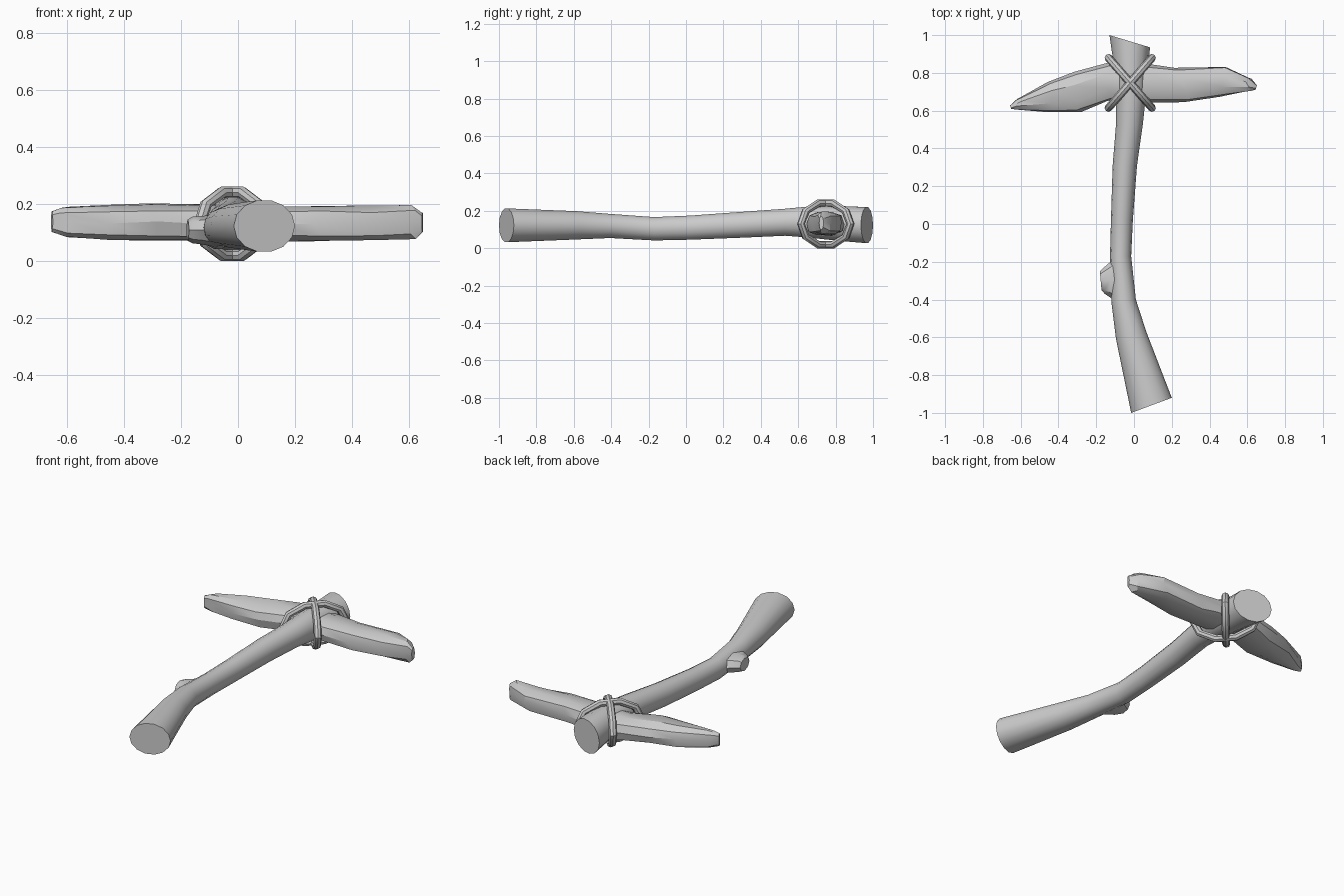
import bpy, bmesh, math, random
from mathutils import Vector

if "Cube" in bpy.data.objects:
    bpy.data.objects.remove(bpy.data.objects["Cube"])

random.seed(4)


def power(v, e):
    return math.copysign(abs(v) ** e, v)


def section(a, b, z0, z1, n, e=1.0):
    """Oval ring spanning plan points a-b and heights z0-z1."""
    a, b = Vector((*a, 0)), Vector((*b, 0))
    mid, half = (a + b) / 2, (b - a) / 2
    pts = []
    for i in range(n):
        t = 2 * math.pi * i / n
        p = mid + half * power(math.cos(t), e)
        p.z = (z0 + z1) / 2 + (z1 - z0) / 2 * power(math.sin(t), e)
        pts.append(p)
    return pts


def loft(name, rings, closed=False, angle=35):
    bm = bmesh.new()
    vs = [[bm.verts.new(p) for p in r] for r in rings]
    n = len(vs[0])
    pairs = list(zip(vs, vs[1:])) + ([(vs[-1], vs[0])] if closed else [])
    for r, s in pairs:
        for i in range(n):
            j = (i + 1) % n
            bm.faces.new((r[i], r[j], s[j], s[i]))
    if not closed:
        bm.faces.new(vs[0])
        bm.faces.new(vs[-1])
    bmesh.ops.recalc_face_normals(bm, faces=bm.faces)
    me = bpy.data.meshes.new(name)
    bm.to_mesh(me)
    bm.free()
    ob = bpy.data.objects.new(name, me)
    bpy.context.collection.objects.link(ob)
    bpy.ops.object.select_all(action='DESELECT')
    ob.select_set(True)
    bpy.context.view_layer.objects.active = ob
    bpy.ops.object.shade_smooth_by_angle(angle=math.radians(angle))
    return ob


# Crooked branch handle: left point, right point, bottom, top
handle = [
    ((-0.015, -1.0), (0.20, -0.92), 0.03, 0.215),
    ((-0.095, -0.61), (0.065, -0.57), 0.045, 0.20),
    ((-0.12, -0.41), (0.01, -0.40), 0.053, 0.185),
    ((-0.127, -0.17), (-0.015, -0.17), 0.04, 0.168),
    ((-0.122, 0.02), (-0.006, 0.02), 0.044, 0.176),
    ((-0.113, 0.31), (0.016, 0.31), 0.055, 0.197),
    ((-0.095, 0.53), (0.047, 0.53), 0.065, 0.213),
    ((-0.095, 0.66), (0.06, 0.65), 0.055, 0.225),
    ((-0.105, 0.83), (0.072, 0.81), 0.037, 0.228),
    ((-0.13, 1.0), (0.085, 0.935), 0.025, 0.222),
]
loft("handle", [section(*s, 14) for s in handle])

# Cut-off twig stub on the handle
stub = [
    ((-0.085, -0.42), (-0.085, -0.16), 0.05, 0.16),
    ((-0.125, -0.39), (-0.13, -0.205), 0.058, 0.158),
    ((-0.155, -0.37), (-0.165, -0.235), 0.062, 0.155),
    ((-0.172, -0.35), (-0.181, -0.25), 0.07, 0.145),
]
loft("twig_stub", [section(*s, 8) for s in stub])

# Chipped stone head: lower point, upper point, bottom, top
head = [
    ((-0.65, 0.608), (-0.656, 0.628), 0.10, 0.175),
    ((-0.61, 0.606), (-0.61, 0.665), 0.08, 0.19),
    ((-0.445, 0.588), (-0.455, 0.757), 0.072, 0.197),
    ((-0.29, 0.587), (-0.31, 0.803), 0.068, 0.202),
    ((-0.12, 0.658), (-0.14, 0.857), 0.066, 0.20),
    ((0.11, 0.638), (0.095, 0.847), 0.066, 0.197),
    ((0.28, 0.64), (0.22, 0.825), 0.068, 0.196),
    ((0.47, 0.672), (0.47, 0.836), 0.07, 0.195),
    ((0.61, 0.705), (0.605, 0.772), 0.077, 0.195),
    ((0.645, 0.712), (0.65, 0.735), 0.10, 0.17),
]
rings = [section(*s, 10, 0.8) for s in head]
for r in rings[1:-1]:
    for p in r:
        p += Vector((random.uniform(-0.02, 0.02), random.uniform(-0.006, 0.006),
                     random.uniform(-0.004, 0.004)))
loft("stone_head", rings, angle=25)


# Two crossed lashing loops, ten segments each
def lashing(name, ang):
    d = Vector((math.cos(ang), math.sin(ang), 0))
    side = Vector((-d.y, d.x, 0))
    up = Vector((0, 0, 1))
    c = Vector((-0.02, 0.747, 0.13))
    out = []
    for i in range(10):
        t = 2 * math.pi * i / 10
        radial = d * math.cos(t) + up * math.sin(t)
        mid = c + d * 0.175 * math.cos(t) + up * 0.116 * math.sin(t)
        out.append([mid + 0.021 * (radial * math.cos(k * math.pi / 4) +
                                   side * math.sin(k * math.pi / 4)) for k in range(8)])
    loft(name, out, closed=True, angle=40)


lashing("lashing_a", math.radians(49))
lashing("lashing_b", math.radians(131))
